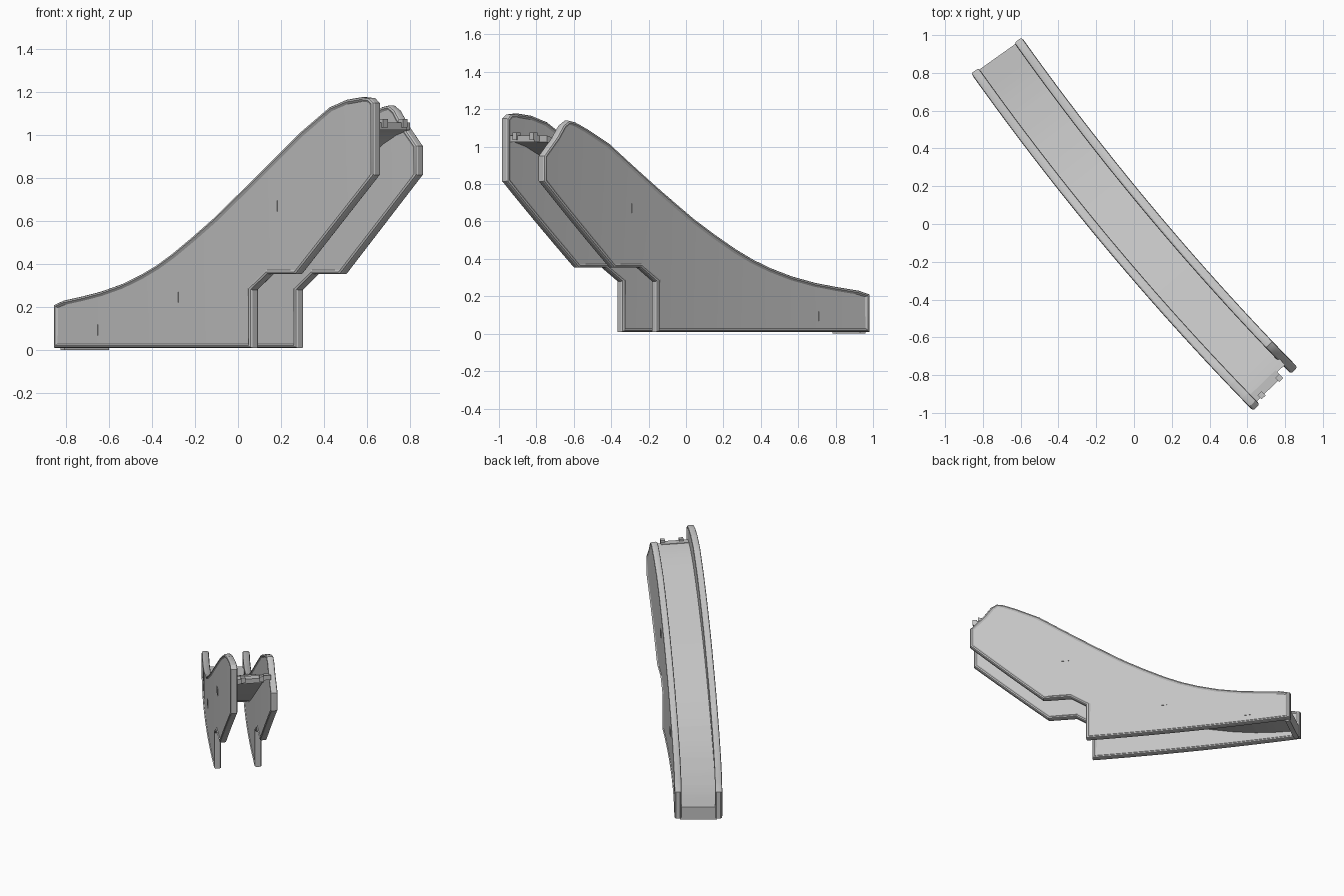
import bpy, bmesh, math
from mathutils import Vector

cube = bpy.data.objects.get("Cube")
if cube:
    bpy.data.objects.remove(cube)

grey = bpy.data.materials.new("light_grey_plastic")
grey.use_nodes = True
grey.diffuse_color = (0.55, 0.55, 0.55, 1)
grey.node_tree.nodes["Principled BSDF"].inputs["Base Color"].default_value = (0.55, 0.55, 0.55, 1)

# The slide follows a gentle arc in plan
RADIUS, HALF = 14.68, 0.165
CX, CY = 11.237, 9.397
START, END = -0.863, 0.63
WALL = 0.05


def bend(co):
    """Carry a flat point (x along the outer wall, v across, z) onto the arc."""
    s = (co.x - CX) / (RADIUS + HALF)
    r = RADIUS - co.y
    return Vector((CX + r * s, CY - r * math.sqrt(1 - s * s), co.z))


def prism(name, outline, v0, v1, bevel=0.0, panel=False):
    """Extrude an (x, z) outline across the slide, trim its edges and bend it."""
    bm = bmesh.new()
    face = bm.faces.new([bm.verts.new((x, v0, z)) for x, z in outline])
    ext = bmesh.ops.extrude_face_region(bm, geom=[face], use_keep_orig=True)
    for v in ext["geom"]:
        if isinstance(v, bmesh.types.BMVert):
            v.co.y = v1
    bmesh.ops.recalc_face_normals(bm, faces=bm.faces[:])
    if bevel:
        rim = [e for e in bm.edges if abs(e.verts[0].co.y - e.verts[1].co.y) < 1e-6]
        bmesh.ops.bevel(bm, geom=rim, offset=bevel, segments=2, profile=0.5, affect='EDGES')
    if panel:
        caps = sorted(bm.faces, key=lambda f: f.calc_area())[-2:]
        bmesh.ops.inset_region(bm, faces=caps, thickness=0.01, depth=-0.007)
    # cross cuts so that long faces can follow the arc
    for i in range(1, 24):
        x = START + (END - START) * i / 24 + 0.0007
        bmesh.ops.bisect_plane(bm, geom=bm.verts[:] + bm.edges[:] + bm.faces[:],
                               plane_co=(x, 0, 0), plane_no=(1, 0, 0))
    for v in bm.verts:
        v.co = bend(v.co)
    bmesh.ops.recalc_face_normals(bm, faces=bm.faces[:])
    mesh = bpy.data.meshes.new(name)
    bm.to_mesh(mesh)
    bm.free()
    mesh.materials.append(grey)
    obj = bpy.data.objects.new(name, mesh)
    bpy.context.collection.objects.link(obj)
    bpy.ops.object.select_all(action='DESELECT')
    obj.select_set(True)
    bpy.context.view_layer.objects.active = obj
    bpy.ops.object.shade_smooth_by_angle(angle=math.radians(25))
    return obj


def box(name, x0, x1, z0, z1, v0, v1):
    return prism(name, [(x0, z0), (x1, z0), (x1, z1), (x0, z1)], v0, v1)


# Side wall outlines: shared foot and slope, different upper ends
foot = [(END, 0.815), (0.267, 0.353), (0.135, 0.353), (0.06, 0.28), (0.06, 0.01), (START, 0.01)]
slope = [(START, 0.21), (-0.82, 0.23), (-0.73, 0.25), (-0.645, 0.272), (-0.55, 0.306),
         (-0.46, 0.35), (-0.385, 0.395), (-0.31, 0.45), (-0.22, 0.525), (-0.12, 0.613),
         (0.03, 0.76), (0.286, 1.015)]
tall_end = [(0.42, 1.13), (0.5, 1.165), (0.57, 1.177), (0.61, 1.172), (END, 1.15)]
cut_end = [(0.4, 1.095), (0.46, 1.13), (0.495, 1.139), (0.525, 1.115), (0.56, 1.05), (END, 0.95)]

prism("right_wall", foot + slope + tall_end, -HALF, -HALF + WALL, 0.011, True)
prism("left_wall", foot + slope + cut_end, HALF - WALL, HALF, 0.011, True)

# Sliding deck, hollow beneath, with an end plate at the ground
deck_top = [(-0.858, 0.095), (-0.76, 0.103), (-0.676, 0.118), (-0.58, 0.146), (-0.48, 0.185),
            (-0.39, 0.23), (-0.3, 0.285), (-0.2, 0.365), (-0.1, 0.455), (0.03, 0.578),
            (0.16, 0.702), (0.3, 0.84), (0.4, 0.935), (0.47, 0.995), (0.53, 1.035), (0.59, 1.06)]
deck_under = [(x, z - 0.035) for x, z in reversed(deck_top[1:])]
plate = [(-0.838, 0.06), (-0.838, 0.0), (-0.858, 0.0)]
inner = HALF - WALL + 0.012
prism("slide_deck", deck_top + deck_under + plate, -inner, inner)

# Mounting lip at the head of the deck
box("deck_lip", 0.58, 0.615, 1.025, 1.06, -0.125, 0.07)
for i, v in enumerate((-0.09, 0.04)):
    box(f"lip_hook_{i + 1}", 0.6, 0.622, 1.035, 1.075, v, v + 0.03)

# Small fixing tabs showing on the outer faces
for i, (x, z) in enumerate([(-0.676, 0.093), (-0.3, 0.246), (0.16, 0.67)]):
    for side, sign in (("right", -1), ("left", 1)):
        a, b = sorted((sign * (HALF - 0.009), sign * (HALF - 0.004)))
        box(f"{side}_tab_{i + 1}", x - 0.018, x + 0.018, z - 0.025, z + 0.025, a, b)
